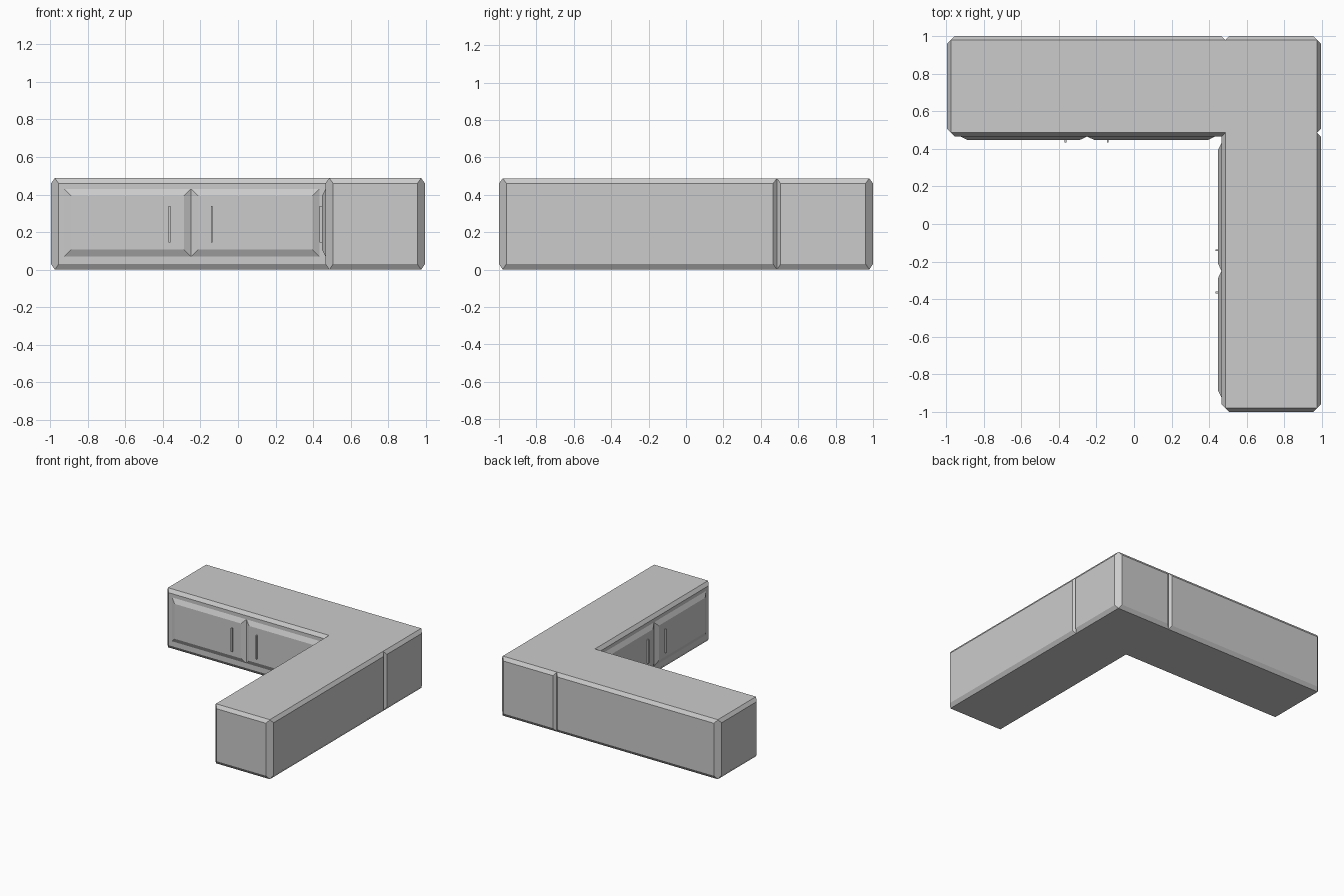
import bpy, bmesh
from mathutils import Vector

if "Cube" in bpy.data.objects:
    bpy.data.objects.remove(bpy.data.objects["Cube"])

B = 0.02                                  # bevel offset of the cabinet edges
Z0, Z1, Z2, Z3 = 0.0, 0.03, 0.46, 0.488   # bottom, lower bevel, upper bevel, top
J = 0.486                                 # line where the cabinet units meet
FACE = J - B                              # plane of the cabinet fronts


def finish(name, bm):
    bmesh.ops.remove_doubles(bm, verts=bm.verts, dist=0.0005)
    bmesh.ops.recalc_face_normals(bm, faces=bm.faces)
    mesh = bpy.data.meshes.new(name)
    bm.to_mesh(mesh)
    bm.free()
    obj = bpy.data.objects.new(name, mesh)
    bpy.context.collection.objects.link(obj)
    return obj


def face(bm, pts):
    bm.faces.new([bm.verts.new(p) for p in pts])


def at(p, z):
    return (p.x, p.y, z)


# L-shaped cabinet body: bevelled walls with V grooves at the unit joints
def cabinet_body():
    plan = [Vector(p) for p in [(-.975, J), (J, J), (J, -.98), (.975, -.98),
                                (.975, J), (.975, .98), (J, .98), (-.975, .98)]]
    n = len(plan)
    bm = bmesh.new()
    # one top and bottom panel per unit
    for unit in ((0, 1, 6, 7), (2, 3, 4, 1), (1, 4, 5, 6)):
        for z in (Z0, Z3):
            face(bm, [at(plan[i], z) for i in unit])
    walls = []
    for i in range(n):
        a, b = plan[i], plan[(i + 1) % n]
        d = (b - a).normalized()
        out = Vector((d.y, -d.x)) * B
        p, q = a + d * B + out, b - d * B + out
        walls.append((p, q))
        face(bm, [at(p, Z1), at(q, Z1), at(q, Z2), at(p, Z2)])
        face(bm, [at(p, Z2), at(q, Z2), at(b, Z3), at(a, Z3)])
        face(bm, [at(a, Z0), at(b, Z0), at(q, Z1), at(p, Z1)])
    # corner chamfers and grooves
    for i in range(n):
        v, q, p = plan[i], walls[i - 1][1], walls[i][0]
        if (q - p).length < 0.001:
            continue                      # inner corner needs no chamfer
        if i in (4, 6):                   # V groove
            for w in (q, p):
                face(bm, [at(w, Z1), at(w, Z2), at(v, Z3), at(v, Z0)])
        else:                             # outer corner
            face(bm, [at(q, Z1), at(p, Z1), at(p, Z2), at(q, Z2)])
            face(bm, [at(q, Z2), at(p, Z2), at(v, Z3)])
            face(bm, [at(q, Z1), at(p, Z1), at(v, Z0)])
    finish("cabinet_body", bm)


# Raised block on a cabinet front; swap puts it on the other wing
def raised_block(name, u0, u1, z0, z1, back, front, inset, swap):
    def pt(u, depth, z):
        return (depth, u, z) if swap else (u, depth, z)
    rings = []
    for depth, s in ((back, 0), (front, inset)):
        rings.append([pt(u0 + s, depth, z0 + s), pt(u1 - s, depth, z0 + s),
                      pt(u1 - s, depth, z1 - s), pt(u0 + s, depth, z1 - s)])
    bm = bmesh.new()
    outer, inner = rings
    for ring in rings:
        face(bm, ring)
    for i in range(4):
        k = (i + 1) % 4
        face(bm, [outer[i], outer[k], inner[k], inner[i]])
    finish(name, bm)


cabinet_body()
for wing, swap in (("back", False), ("side", True)):
    # bevelled doors, two per wing
    for side, u0, u1 in (("left", -.925, -.25), ("right", -.25, .433)):
        raised_block(f"{wing}_wing_{side}_door", u0, u1, .07, .43,
                     FACE, .448, .037, swap)
    # slim vertical handles
    for side, u in (("left", -.365), ("right", -.14)):
        raised_block(f"{wing}_wing_{side}_handle", u - .005, u + .005, .145, .338,
                     .448, .434, 0, swap)
